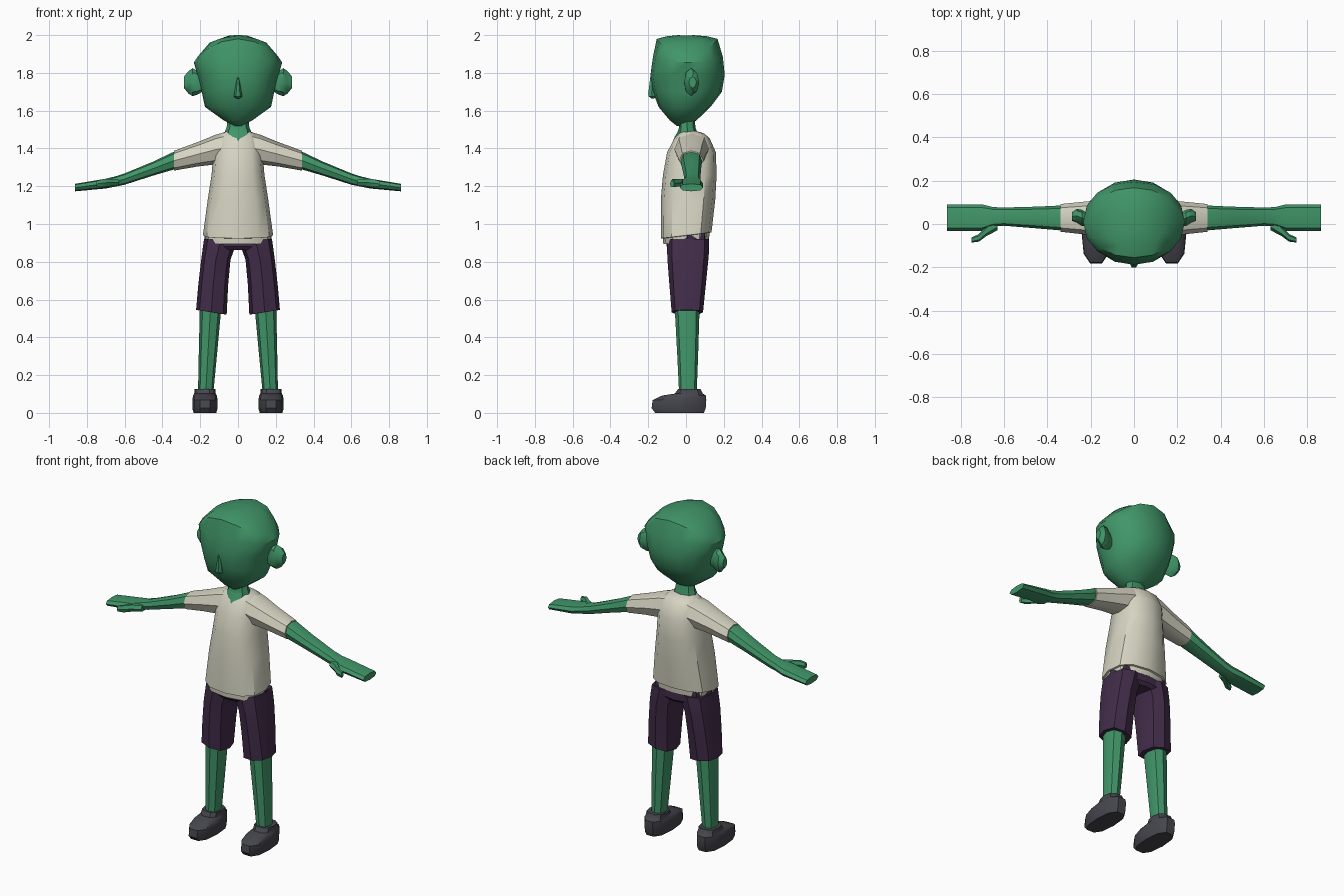
import bpy, bmesh, math


def material(name, rgb):
    m = bpy.data.materials.new(name)
    m.diffuse_color = (*rgb, 1)
    return m


SKIN = material("green skin", (0.052, 0.305, 0.14))
SHIRT = material("cream cloth", (0.67, 0.66, 0.54))
SHORTS = material("dark purple cloth", (0.055, 0.026, 0.068))
SHOE = material("charcoal rubber", (0.06, 0.06, 0.075))


def finish(name, bm, mat, angle):
    bmesh.ops.recalc_face_normals(bm, faces=bm.faces)
    me = bpy.data.meshes.new(name)
    bm.to_mesh(me)
    bm.free()
    me.materials.append(mat)
    me.shade_smooth()
    me.set_sharp_from_angle(angle=math.radians(angle))
    ob = bpy.data.objects.new(name, me)
    bpy.context.collection.objects.link(ob)
    return ob


def loft(name, mat, rings, axis="z", n=8, power=2.5, mirror=False, shape=None, angle=35):
    """Rings are (t, u_low, u_high, v_low, v_high): u, v = x, y along z, or y, z along x."""
    bm = bmesh.new()
    loops = []
    for r in rings:
        t, u0, u1, v0, v1 = r[:5]
        loop = []
        for i in range(n):
            a = 2 * math.pi * i / n
            c, s = math.cos(a), math.sin(a)
            c = math.copysign(abs(c) ** (2 / power), c)
            s = math.copysign(abs(s) ** (2 / power), s)
            u = (u0 + u1) / 2 + c * (u1 - u0) / 2
            v = (v0 + v1) / 2 + s * (v1 - v0) / 2
            p = [u, v, t] if axis == "z" else [t, u, v]
            if shape:
                p = shape(p, c, r)
            loop.append(bm.verts.new(p))
        loops.append(loop)
    for a, b in zip(loops, loops[1:]):
        for i in range(n):
            j = (i + 1) % n
            bm.faces.new((a[i], a[j], b[j], b[i]))
    bm.faces.new(loops[0])
    bm.faces.new(loops[-1])
    ob = finish(name, bm, mat, angle)
    if mirror:
        ob.modifiers.new("mirror", "MIRROR")
    return ob


# Head: the crown falls away towards the sides, front and back stay tall
def crown(p, c, r):
    p[2] -= r[5] * c * c
    return p


loft("head", SKIN, [
    (1.52, -.02, .02, -.05, .00, 0), (1.548, -.075, .075, -.085, .055, 0),
    (1.62, -.175, .175, -.145, .13, 0), (1.70, -.192, .192, -.175, .19, 0),
    (1.79, -.215, .215, -.188, .205, 0), (1.885, -.234, .234, -.175, .195, .03),
    (1.98, -.21, .21, -.155, .167, .09), (1.994, -.15, .15, -.10, .11, .034),
    (2.0, -.05, .05, -.04, .04, .003)], n=16, power=2.15, shape=crown, angle=40)
loft("ear", SKIN, [
    (.17, .00, .04, 1.71, 1.79), (.215, -.01, .05, 1.685, 1.81),
    (.24, -.01, .065, 1.677, 1.825), (.262, .005, .07, 1.69, 1.81),
    (.286, .015, .055, 1.72, 1.78)], axis="x", power=2, mirror=True)
loft("nose", SKIN, [
    (1.665, -.01, .01, -.185, -.165), (1.675, -.022, .022, -.20, -.16),
    (1.69, -.02, .02, -.203, -.16), (1.78, -.005, .005, -.19, -.17)], n=6, power=2)
loft("neck", SKIN, [
    (1.43, -.05, .05, -.072, .06), (1.462, -.065, .065, -.06, .06),
    (1.49, -.07, .07, -.043, .058), (1.51, -.06, .06, -.037, .05),
    (1.58, -.055, .055, -.037, .045)], power=2.2)


# Shirt: the hem dips at the front
def hem(p, c, r):
    if p[2] < 1:
        p[2] += .12 * p[1]
    return p


loft("shirt_body", SHIRT, [
    (.908, -.172, .172, -.12, .122), (.938, -.175, .175, -.122, .125),
    (.94, -.186, .186, -.133, .135), (1.13, -.16, .16, -.133, .155),
    (1.26, -.14, .14, -.122, .162), (1.38, -.13, .13, -.10, .158),
    (1.455, -.115, .115, -.06, .125), (1.48, -.09, .09, -.04, .095),
    (1.492, -.06, .06, -.03, .055)], n=12, shape=hem)
loft("shirt_sleeve", SHIRT, [
    (.05, -.06, .125, 1.32, 1.492), (.12, -.062, .12, 1.315, 1.472),
    (.21, -.05, .105, 1.305, 1.435), (.338, -.036, .092, 1.283, 1.388)],
    axis="x", power=2.2, mirror=True)

# Arm and mitten hand in one tapering form
loft("arm", SKIN, [
    (.30, -.02, .075, 1.30, 1.385), (.345, -.029, .085, 1.287, 1.38),
    (.45, -.02, .08, 1.256, 1.33), (.60, -.008, .076, 1.208, 1.268),
    (.65, -.012, .078, 1.198, 1.252), (.70, -.032, .09, 1.188, 1.24),
    (.862, -.033, .09, 1.173, 1.213)], axis="x", power=2.6, mirror=True)


# Thumb: sheared forward and outward from the wrist
def thumb_shear(p, c, r):
    p[1] -= (p[0] - .64) * .55
    return p


loft("thumb", SKIN, [
    (.63, -.035, .03, 1.20, 1.24), (.68, -.033, .015, 1.197, 1.242),
    (.715, -.04, -.005, 1.194, 1.24), (.75, -.025, -.002, 1.194, 1.23)],
    axis="x", n=6, power=2.2, mirror=True, shape=thumb_shear)


# Shorts: seat and two legs, cuffs a little higher on the outside
def cuff(p, c, r):
    if p[2] < .6:
        p[2] += .012 * c
    return p


loft("shorts_seat", SHORTS, [
    (.862, -.178, .178, -.085, .105), (.88, -.184, .184, -.102, .122),
    (.95, -.175, .175, -.105, .122)], power=2.8)
loft("shorts_leg", SHORTS, [
    (.533, .068, .215, -.068, .082), (.533, .06, .222, -.076, .09),
    (.68, .052, .21, -.088, .105), (.81, .04, .195, -.098, .118),
    (.855, .024, .189, -.10, .122), (.92, .004, .18, -.10, .122)],
    power=2.7, mirror=True, shape=cuff)

# Lower legs
loft("leg", SKIN, [
    (.09, .132, .212, -.036, .056), (.30, .112, .208, -.046, .064),
    (.56, .088, .202, -.06, .072)], power=2.3, mirror=True)

# Shoes
loft("shoe", SHOE, [
    (0, .115, .235, -.168, .10), (.025, .108, .242, -.188, .11),
    (.068, .108, .242, -.182, .113), (.092, .112, .238, -.13, .11),
    (.102, .118, .232, -.062, .092), (.126, .118, .23, -.045, .08)],
    power=2.6, mirror=True, n=10)
